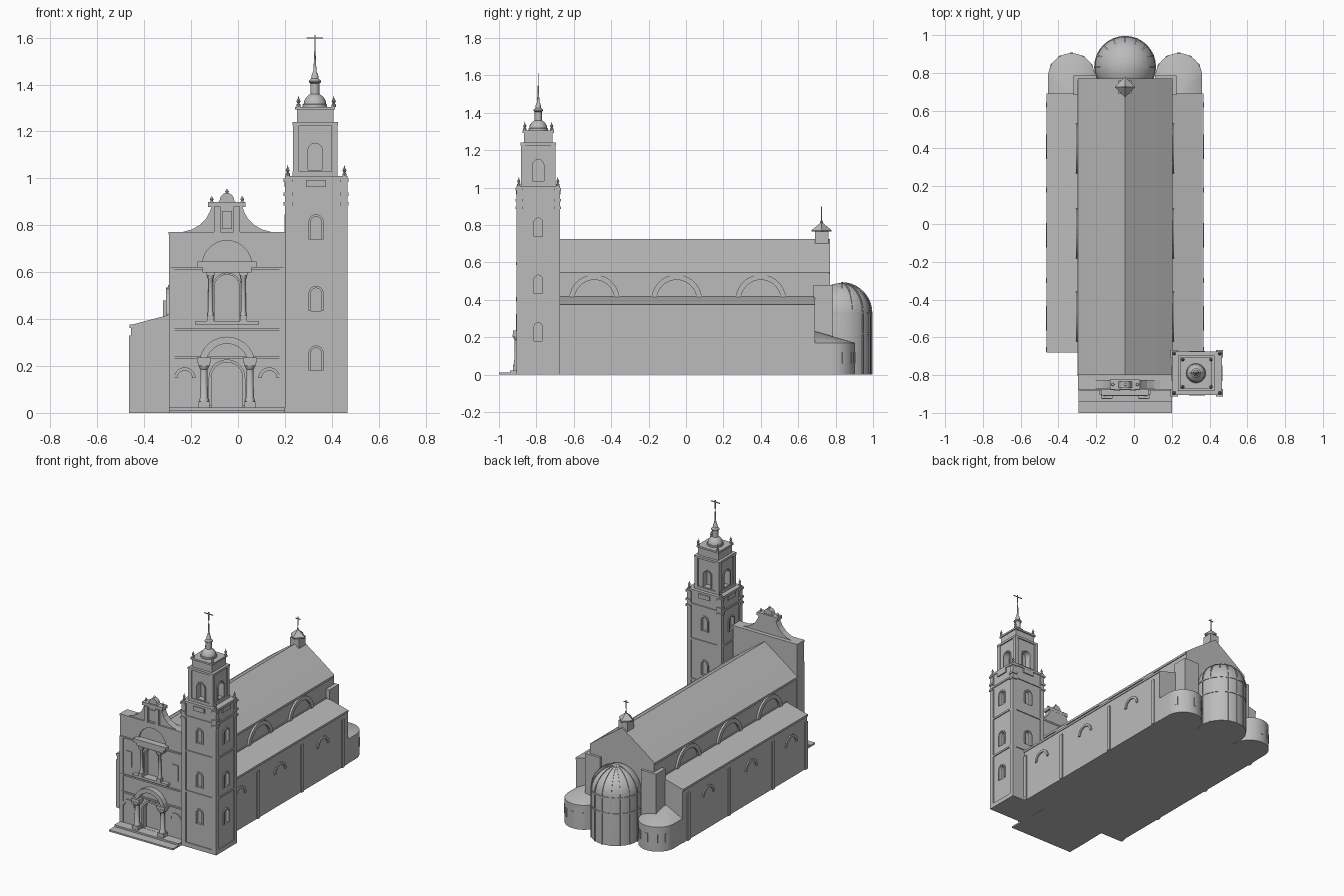
import bpy, bmesh, math
from mathutils import Vector

if "Cube" in bpy.data.objects:
    bpy.data.objects.remove(bpy.data.objects["Cube"])

stone = bpy.data.materials.new("grey stone")
stone.use_nodes = True
stone.diffuse_color = (0.5, 0.5, 0.5, 1)
stone.node_tree.nodes["Principled BSDF"].inputs["Base Color"].default_value = (0.5, 0.5, 0.5, 1)

CX = -0.047            # axis of the nave
UP = Vector((0, 0, 1))


def finish(name, bm, smooth=False):
    bmesh.ops.recalc_face_normals(bm, faces=bm.faces)
    mesh = bpy.data.meshes.new(name)
    bm.to_mesh(mesh)
    bm.free()
    mesh.materials.append(stone)
    ob = bpy.data.objects.new(name, mesh)
    bpy.context.collection.objects.link(ob)
    if smooth:
        bpy.ops.object.select_all(action='DESELECT')
        ob.select_set(True)
        bpy.context.view_layer.objects.active = ob
        bpy.ops.object.shade_smooth_by_angle(angle=math.radians(35))
    return ob


def prism(name, pts, origin, u, d0, d1):
    """Extrude a (u, z) outline along the wall normal u x UP."""
    bm = bmesh.new()
    u, o = Vector(u), Vector(origin)
    n = u.cross(UP)
    a, b = [[bm.verts.new(o + u * p + UP * z + n * d) for p, z in pts] for d in (d0, d1)]
    bm.faces.new(a)
    bm.faces.new(b)
    for i in range(len(a)):
        j = (i + 1) % len(a)
        bm.faces.new((a[i], a[j], b[j], b[i]))
    return finish(name, bm)


def box(name, x0, x1, y0, y1, z0, z1):
    return prism(name, [(x0, z0), (x1, z0), (x1, z1), (x0, z1)], (0, 0, 0), (1, 0, 0), -y1, -y0)


def block(name, x, y, hx, hy, z0, z1):
    return box(name, x - hx, x + hx, y - hy, y + hy, z0, z1)


def lathe(name, profile, x, y, segs=16):
    bm = bmesh.new()
    rings = []
    for r, z in profile:
        if r < 1e-5:
            rings.append([bm.verts.new((x, y, z))] * segs)
        else:
            rings.append([bm.verts.new((x + r * math.cos(t), y + r * math.sin(t), z))
                          for t in (math.tau * k / segs for k in range(segs))])
    for a, b in zip(rings, rings[1:]):
        for k in range(segs):
            j = (k + 1) % segs
            bm.faces.new(list(dict.fromkeys((a[k], a[j], b[j], b[k]))))
    for ring in (rings[0], rings[-1]):
        if ring[0] is not ring[1]:
            bm.faces.new(ring)
    return finish(name, bm, True)


def arc(r, z, n=14):
    return [(r * math.cos(math.pi * k / n), z + r * math.sin(math.pi * k / n)) for k in range(n + 1)]


def arch_band(name, origin, u, r, t, spring, leg, d):
    """Raised arched surround, with optional legs."""
    outer, inner = arc(r, spring), arc(r - t, spring)[::-1]
    if leg:
        outer = [(r, spring - leg)] + outer + [(-r, spring - leg)]
        inner = [(t - r, spring - leg)] + inner + [(r - t, spring - leg)]
    return prism(name, outer + inner, origin, u, -0.004, d)


def cut_arch(target, origin, u, r, spring, base, depth):
    """Sink an arched niche into a wall."""
    tool = prism("niche_cutter", [(r, base)] + arc(r, spring) + [(-r, base)], origin, u, -depth, 0.03)
    tool.hide_render = True
    mod = target.modifiers.new("niche", 'BOOLEAN')
    mod.operation, mod.solver, mod.object = 'DIFFERENCE', 'EXACT', tool
    bpy.context.view_layer.objects.active = target
    bpy.ops.object.modifier_apply(modifier=mod.name)
    bpy.data.objects.remove(tool)


# Nave with kinked roof, eaves cornice
FRONT = (1, 0, 0)
prism("nave", [(-.245, 0), (.245, 0), (.245, .54), (.25, .545), (.17, .605), (0, .725),
               (-.17, .605), (-.25, .545), (-.245, .54)], (CX, 0, 0), FRONT, -.77, .81)

# Aisles, pilasters, blind arches and clerestory arches on both sides
for s, side in ((1, "left"), (-1, "right")):
    u = (0, s, 0)
    prism(side + "_aisle", [(s * .24, 0), (s * .41, 0), (s * .41, .375), (s * .24, .42)],
          (CX, 0, 0), FRONT, -.69, .68)
    xa, xn = CX + s * .41, CX + s * .245
    block(side + "_aisle_cornice", xa, .005, .005, .685, .362, .376)
    block(side + "_nave_string_course", xn, .005, .008, .685, .408, .422)
    block(side + "_nave_cornice", xn, -.02, .006, .785, .53, .545)
    for y in (-.665, -.30, .18, .63):
        block(side + "_aisle_pilaster", xa, y, .008, .013, 0, .33)
    for y in (-.50, -.06, .41):
        arch_band(side + "_aisle_window_arch", (xa, y, 0), u, .065, .016, .235, 0, .008)
    for y in (-.49, -.05, .40):
        arch_band(side + "_clerestory_arch", (xn, y, 0), u, .135, .028, .40, 0, .014)
    # Corner block and side chapel with a leaning half-cone roof
    block(side + "_sacristy_block", CX + s * .215, .735, .058, .052, 0, .48)
    cx = CX + s * .284
    bm = bmesh.new()
    plan = [(cx + p, q) for p, q in [(.124, .68)] + arc(.124, .78, 20) + [(-.124, .68)]]
    low = [bm.verts.new((x, y, 0)) for x, y in plan]
    high = [bm.verts.new((x, y, .17)) for x, y in plan]
    apex = bm.verts.new((cx, .69, .232))
    bm.faces.new(low)
    for i in range(len(plan)):
        j = (i + 1) % len(plan)
        bm.faces.new((low[i], low[j], high[j], high[i]))
        bm.faces.new((high[i], high[j], apex))
    finish(side + "_chapel", bm, True)
    for k in range(1, 6):
        t = math.pi * k / 6
        out = Vector((math.cos(t), math.sin(t), 0))
        prism(side + "_chapel_window", [(-.009, .06), (.009, .06), (.009, .12), (-.009, .12)],
              Vector((cx, .78, 0)) + out * .122, UP.cross(out), 0, .005)

# Apse with dome, string courses and ribs
AY, AR = .832, .16
dome = [(AR * math.cos(t), .33 + AR * math.sin(t)) for t in (math.pi * k / 20 for k in range(11))]
lathe("apse", [(AR, 0)] + dome[:-1] + [(0, .49)], CX, AY, 32)
for z in (.215, .325):
    lathe("apse_string_course", [(AR + .004, z), (AR + .004, z + .01)], CX, AY, 32)
grow = 1.028
rib = [(.14, 0), (AR * grow, 0)] + [(r * grow, .33 + (z - .33) * grow) for r, z in dome] + [(0, .47), (.14, .33)]
for k in range(9):
    t = math.pi * k / 8
    prism("apse_rib", rib, (CX, AY, 0), (math.cos(t), math.sin(t), 0), -.004, .004)


def cross(name, x, y, z, arm):
    block(name + "_post", x, y, .0025, .0025, z - .06, z)
    block(name + "_bar", x, y, arm, .0025, z - .016, z - .011)


# Rear ridge lantern
block("ridge_lantern", CX, .725, .034, .036, .66, .765)
lathe("ridge_lantern_roof", [(.054, .765), (.054, .772), (.008, .81), (.008, .82), (.003, .825),
                             (.002, .88)], CX, .725, 4).rotation_euler = (0, 0, 0)
cross("ridge_cross", CX, .725, .90, .018)

# Facade slab, scrolled gable and steps
FY = -.875
facade = box("facade", CX - .247, CX + .247, FY, -.80, 0, .77)
half = [(.195, .77), (.15, .782), (.115, .802), (.088, .83), (.072, .86), (.066, .88)]
gable = prism("facade_gable", half + [(-x, z) for x, z in half[::-1]], (CX, FY, 0), FRONT, -.05, -.005)
block("gable_cornice", CX, -.85, .08, .026, .878, .90)
prism("gable_crest", [(.036, .90)] + arc(.03, .908) + [(-.036, .90)], (CX, FY, 0), FRONT, -.04, -.008)
lathe("gable_finial", [(.009, .93), (.004, .938), (.008, .945), (0, .957)], CX, -.85, 10)
for s in (-1, 1):
    lathe("gable_side_finial", [(.009, .895), (.005, .905), (.008, .912), (0, .925)], CX + s * .065, -.85, 10)
    block("gable_pilaster", CX + s * .042, FY, .014, .01, .772, .88)
    block("facade_edge_pilaster", CX + s * .235, FY, .012, .006, .025, .62)
prism("gable_window", [(-.022, .785), (.022, .785), (.022, .862), (-.022, .862)], (CX, FY, 0), FRONT, -.01, .003)
box("lower_step", CX - .247, CX + .247, -1, -.86, 0, .011)
box("upper_step", CX - .247, CX + .247, -.94, -.86, 0, .023)
for z in (.232, .352, .612):
    block("facade_string_course", CX, FY, .24, .008, z, z + .01)
block("facade_cornice", CX, -.838, .25, .041, .76, .772)

# Portal, upper niche and blind arches
wall = (CX, FY, 0)
cut_arch(facade, wall, FRONT, .066, .15, .024, .03)
cut_arch(facade, wall, FRONT, .055, .535, .39, .03)
cut_arch(facade, wall, FRONT, .105, .63, .626, .012)
arch_band("portal_surround", wall, FRONT, .078, .012, .15, .12, .008)
arch_band("portal_pediment", wall, FRONT, .12, .03, .205, 0, .035)
arch_band("niche_surround", wall, FRONT, .063, .009, .535, .145, .008)
block("niche_sill", CX, -.885, .135, .018, .375, .392)
block("niche_entablature", CX, -.885, .105, .016, .598, .62)
block("niche_cornice", CX, -.885, .125, .022, .62, .645)


def column(name, x, y, r, z0, z1):
    block(name + "_plinth", x, y, r * 1.35, r * 1.35, z0, z0 + .025)
    lathe(name, [(r * 1.25, z0 + .025), (r * 1.25, z0 + .034), (r, z0 + .04), (r * .85, z1 - .03),
                 (r * 1.1, z1 - .025), (r * 1.3, z1 - .012)], x, y, 14)
    block(name + "_capital", x, y, r * 1.5, r * 1.5, z1 - .014, z1)


for s in (-1, 1):
    column("portal_column", CX + s * .098, -.902, .017, .023, .215)
    block("portal_impost", CX + s * .098, -.897, .03, .028, .215, .236)
    column("niche_column", CX + s * .07, -.893, .011, .39, .60)
    arch_band("facade_side_arch", (CX + s * .18, FY, 0), FRONT, .046, .014, .148, 0, .007)
    prism("facade_upper_window", [(-.022, .42), (.022, .42), (.022, .53), (-.022, .53)],
          (CX + s * .18, FY, 0), FRONT, 0, .005)

# Bell tower stages
TX, TY = .333, -.79
shaft = block("tower_shaft", TX, TY, .127, .110, 0, 1.0)
belfry = block("tower_belfry", TX - .004, TY, .088, .086, 1.0, 1.225)
block("tower_upper_stage", TX - .004, TY, .078, .075, 1.24, 1.295)
block("belfry_cornice", TX - .004, TY, .097, .094, 1.225, 1.24)
block("upper_stage_cornice", TX - .004, TY, .085, .083, 1.293, 1.305)
block("belfry_plinth", TX - .004, TY, .096, .093, 1.01, 1.03)
for z, t in ((.0, .03), (.38, .012), (.66, .012), (.90, .012), (.995, .015)):
    block("tower_string_course", TX, TY, .133, .116, z, z + t)

# Tower corners: pilasters, capitals, pinnacles
for sx in (-1, 1):
    for sy in (-1, 1):
        block("tower_corner_pilaster", TX + sx * .117, TY + sy * .1, .016, .016, 0, 1.0)
        for z in (.885, .925, .985):
            block("tower_corner_capital", TX + sx * .12, TY + sy * .103, .019, .019, z, z + .014)
        block("belfry_corner_pilaster", TX - .004 + sx * .082, TY + sy * .08, .013, .013, 1.02, 1.23)
        for px, py, z in ((.121, .104, 1.01), (.075, .072, 1.305)):
            lathe("tower_pinnacle", [(.009, z), (.009, z + .01), (.004, z + .014), (.009, z + .024),
                                     (.003, z + .036), (0, z + .048)], TX + sx * px, TY + sy * py, 8)

# Openings on the four tower faces
for u, dist, mid in (((1, 0, 0), .110, .086), ((0, 1, 0), .127, .088),
                     ((-1, 0, 0), .110, .086), ((0, -1, 0), .127, .088)):
    n = Vector(u).cross(UP)
    face = Vector((TX, TY, 0)) + n * dist
    for z in (.255, .51, .815):
        cut_arch(shaft, face, u, .022, z, z - .075, .015)
        arch_band("tower_window_surround", face, u, .032, .010, z, .075, .007)
    prism("tower_plaque", [(-.042, .963), (.042, .963), (.042, .993), (-.042, .993)], face, u, 0, .008)
    upper = Vector((TX - .004, TY, 0)) + n * mid
    cut_arch(belfry, upper, u, .03, 1.12, 1.035, .04)
    arch_band("belfry_surround", upper, u, .038, .008, 1.12, .085, .006)

# Cupola, lantern and spire
DX = TX - .005
lathe("tower_cupola", [(.052, 1.305), (.052, 1.315), (.048, 1.318), (.046, 1.33), (.038, 1.345), (.024, 1.357),
                       (.019, 1.36), (.019, 1.405), (.026, 1.41), (.026, 1.416), (.016, 1.425), (.013, 1.445),
                       (.007, 1.455), (.005, 1.49), (.002, 1.56), (.0015, 1.58)], DX, TY, 20)
cross("tower_cross", DX, TY, 1.612, .035)
